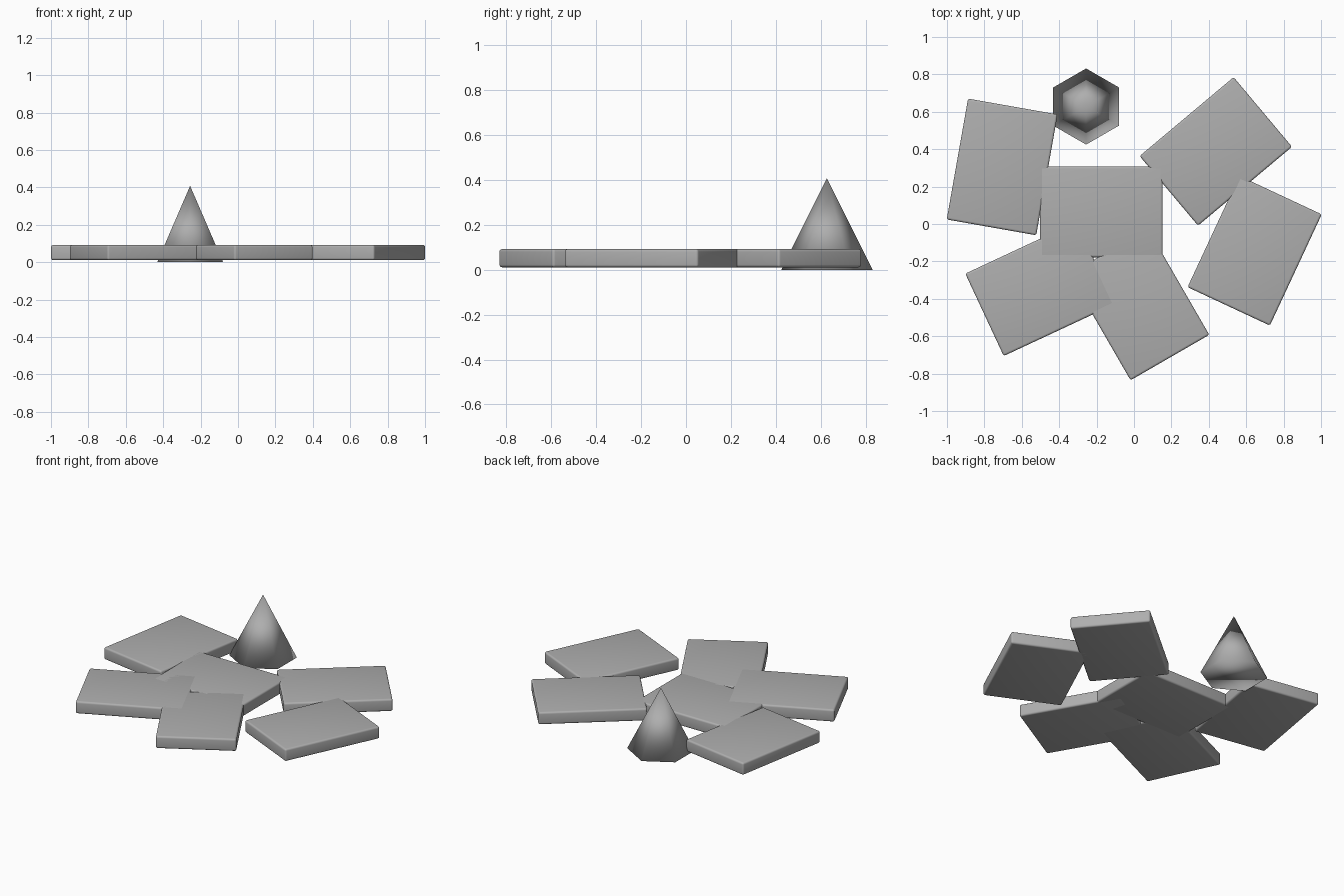
import bpy
import math

if "Cube" in bpy.data.objects:
    bpy.data.objects.remove(bpy.data.objects["Cube"])

grey = bpy.data.materials.new("plain grey")
grey.diffuse_color = (0.425, 0.425, 0.425, 1)
grey.use_nodes = True
grey.node_tree.nodes["Principled BSDF"].inputs["Base Color"].default_value = grey.diffuse_color


def finish(ob, name):
    ob.name = name
    ob.data.materials.append(grey)
    for p in ob.data.polygons:
        p.use_smooth = True


def slab(name, x, y, angle):
    # flat rectangular slab with softly rounded edges
    bpy.ops.mesh.primitive_cube_add(size=1, location=(x, y, 0.0515))
    ob = bpy.context.object
    ob.scale = (0.656, 0.486, 0.081)
    bpy.ops.object.transform_apply(location=False, rotation=False, scale=True)
    ob.rotation_euler.z = math.radians(angle)
    bev = ob.modifiers.new("rounded edges", 'BEVEL')
    bev.width = 0.012
    bev.segments = 4
    finish(ob, name)


# Paving slabs: one in the middle, five scattered around it
slab("centre_slab", -0.175, 0.065, 0)
slab("left_slab", -0.705, 0.305, 80)
slab("lower_left_slab", -0.502, -0.347, 25)
slab("lower_slab", 0.028, -0.430, 120)
slab("right_slab", 0.645, -0.143, 65)
slab("upper_right_slab", 0.4375, 0.388, 40)

# Six-sided cone, smooth all round including its base
bpy.ops.mesh.primitive_cone_add(vertices=6, radius1=0.2035, radius2=0, depth=0.408,
                                location=(-0.256, 0.628, 0.204))
finish(bpy.context.object, "six_sided_cone")
